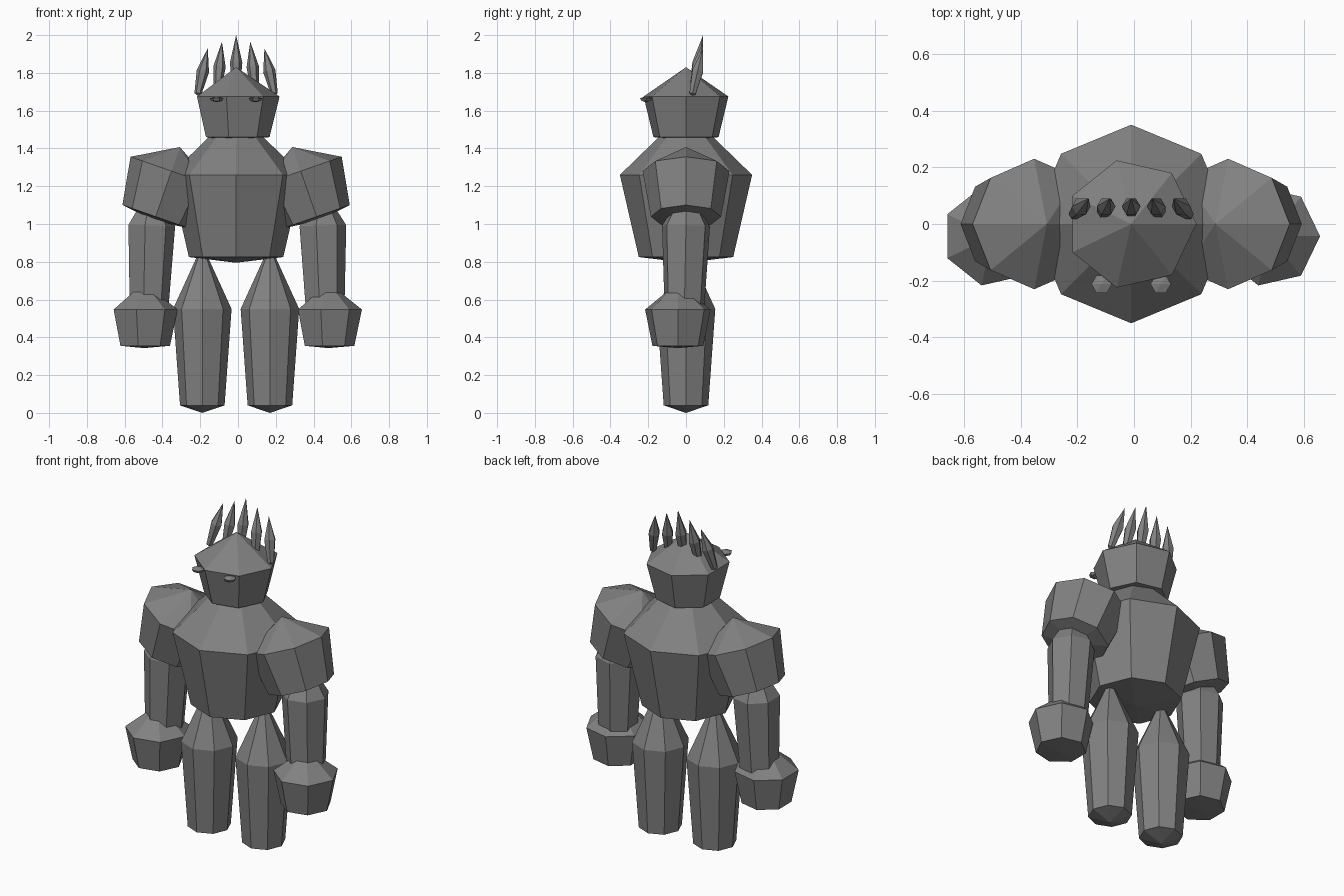
import bpy, bmesh, math
from mathutils import Vector, Matrix

if "Cube" in bpy.data.objects:
    bpy.data.objects.remove(bpy.data.objects["Cube"])

stone = bpy.data.materials.new("grey_stone")
stone.diffuse_color = (0.22, 0.22, 0.22, 1)
stone.use_nodes = True
stone.node_tree.nodes["Principled BSDF"].inputs["Base Color"].default_value = stone.diffuse_color
CX = -0.01  # body axis after centring


def crystal(name, sides, rings, bottom, top, loc, axis=(0, 0, 1), scale=(1, 1, 1)):
    """Faceted gem: pointed at both ends, with (radius, height) rings between."""
    bm = bmesh.new()
    loops = []
    for r, z in rings:
        loops.append([bm.verts.new((r * math.cos(2 * math.pi * i / sides),
                                    r * math.sin(2 * math.pi * i / sides), z))
                      for i in range(sides)])
    lo = bm.verts.new((0, 0, bottom))
    hi = bm.verts.new((0, 0, top))
    for i in range(sides):
        j = (i + 1) % sides
        bm.faces.new((lo, loops[0][j], loops[0][i]))
        bm.faces.new((hi, loops[-1][i], loops[-1][j]))
        for a, b in zip(loops, loops[1:]):
            bm.faces.new((a[i], a[j], b[j], b[i]))
    turn = Vector((0, 0, 1)).rotation_difference(Vector(axis).normalized())
    bm.transform(Matrix.Translation((loc[0] + CX, loc[1], loc[2]))
                 @ turn.to_matrix().to_4x4() @ Matrix.Diagonal((*scale, 1)))
    bmesh.ops.recalc_face_normals(bm, faces=bm.faces)
    mesh = bpy.data.meshes.new(name)
    bm.to_mesh(mesh)
    bm.free()
    mesh.materials.append(stone)
    obj = bpy.data.objects.new(name, mesh)
    bpy.context.collection.objects.link(obj)
    return obj


# Torso and head
crystal("torso", 8, [(0.25, 0.825), (0.35, 1.26)], 0.795, 1.60, (0, 0, 0))
crystal("head", 7, [(0.177, 1.46), (0.23, 1.675)], 1.44, 1.83, (0, 0, 0))

for s, side in ((-1, "left"), (1, "right")):
    # Legs
    crystal(side + "_leg", 8, [(0.118, 0.04), (0.155, 0.55)], 0.0, 0.89, (s * 0.179, 0, 0))
    # Shoulders, leaning inward
    crystal(side + "_shoulder", 8, [(0.186, -0.255), (0.23, 0)], -0.28, 0.135,
            (s * 0.342, 0, 1.28), axis=(-s * 0.33, 0, 0.944))
    # Arms, drifting slightly outward
    crystal(side + "_arm", 7, [(0.106, -0.47), (0.13, 0)], -0.49, 0.22,
            (s * 0.453, 0, 0.99), axis=(-s * 0.03, 0.02, 1))
    # Fists
    crystal(side + "_fist", 7, [(0.138, 0.355), (0.178, 0.547)], 0.343, 0.69,
            (s * 0.488, -0.043, 0))
    # Eyes
    crystal(side + "_eye", 6, [(0.028, -0.008), (0.036, 0.006)], -0.015, 0.016,
            (s * 0.104, -0.212, 1.66))

# Crown shards
for i in range(-2, 3):
    base = Vector((i * 0.102, 0.032, 1.68 + 0.008 * (2 - abs(i))))
    tip = Vector((i * 0.075, 0.09, 2.0 - 0.035 * abs(i)))
    n = (tip - base).length
    crystal(f"crown_shard_{i + 3}", 6, [(0.019, 0.01), (0.033, n * 0.52)], 0, n,
            base, axis=tip - base)
